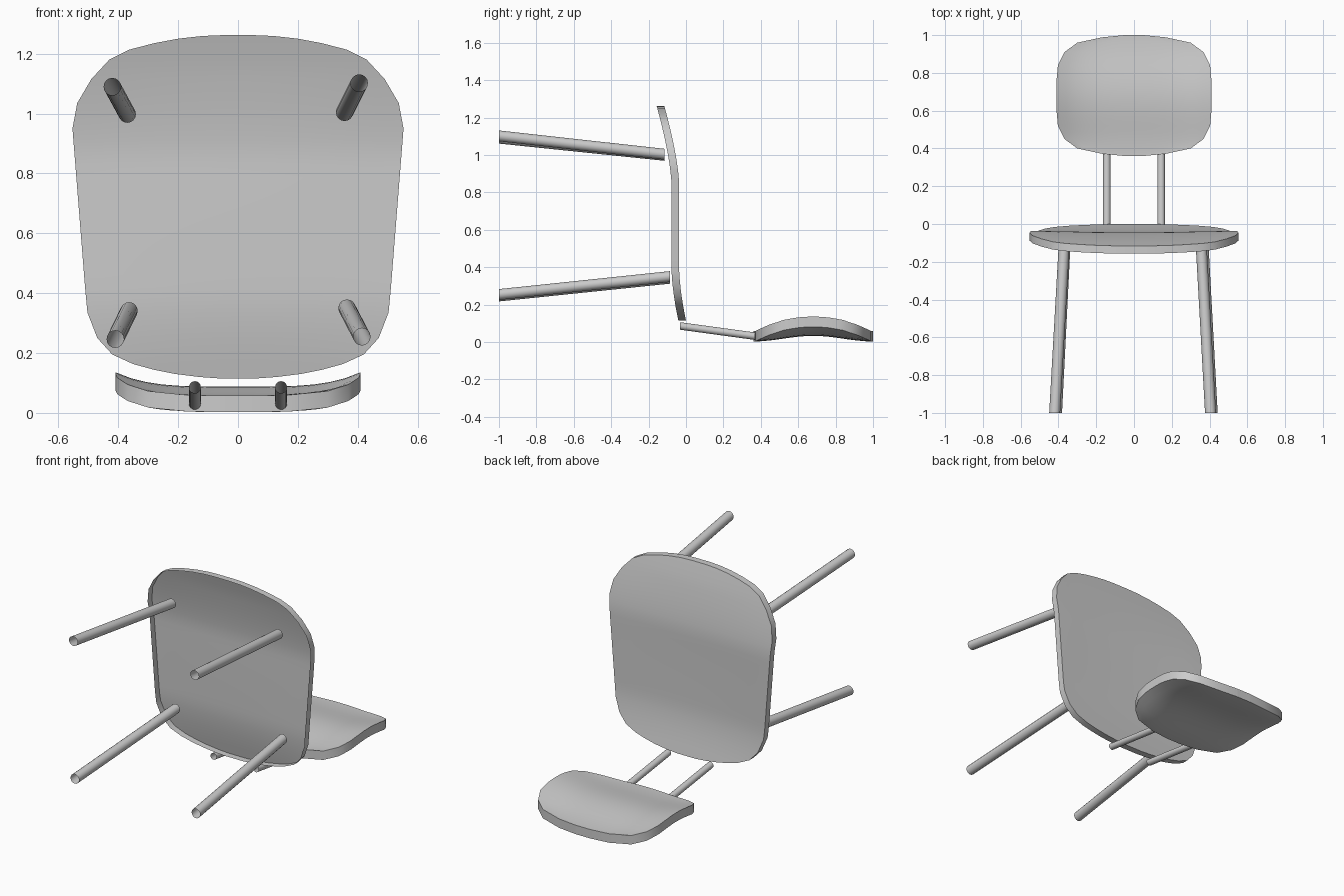
import bpy, math
from mathutils import Vector

if "Cube" in bpy.data.objects:
    bpy.data.objects.remove(bpy.data.objects["Cube"])

grey = bpy.data.materials.new("warm grey")
grey.diffuse_color = (0.6, 0.6, 0.6, 1)
grey.use_nodes = True
grey.node_tree.nodes["Principled BSDF"].inputs["Base Color"].default_value = grey.diffuse_color


def add_object(name, verts, faces, smooth_angle=40):
    mesh = bpy.data.meshes.new(name)
    mesh.from_pydata(verts, [], faces)
    mesh.materials.append(grey)
    ob = bpy.data.objects.new(name, mesh)
    bpy.context.collection.objects.link(ob)
    bpy.ops.object.select_all(action='DESELECT')
    ob.select_set(True)
    bpy.context.view_layer.objects.active = ob
    bpy.ops.object.shade_smooth_by_angle(angle=math.radians(smooth_angle))
    return ob


def panel(name, outline, surface, offset, closed, columns=16):
    """Bent board: outline is (position, half width) rows, surface bends it,
    offset is the depth of the rim; closed adds the second skin."""
    rows = []
    for (t0, w0), (t1, w1) in zip(outline, outline[1:]):
        steps = max(1, round((t1 - t0) / 0.04))
        rows += [(t0 + (t1 - t0) * i / steps, w0 + (w1 - w0) * i / steps)
                 for i in range(steps)]
    rows.append(outline[-1])
    n, m = columns + 1, len(rows)
    verts = [Vector(surface(w * (2 * c / columns - 1), t)) for t, w in rows for c in range(n)]
    k = len(verts)
    faces = []
    for r in range(m - 1):
        for c in range(columns):
            a = r * n + c
            faces.append((a, a + 1, a + n + 1, a + n))
    # Boundary loop of the skin
    loop = list(range(n)) + [r * n + n - 1 for r in range(1, m)]
    loop += [(m - 1) * n + c for c in range(n - 2, -1, -1)]
    loop += [r * n for r in range(m - 2, 0, -1)]
    if closed:
        faces += [tuple(i + k for i in reversed(f)) for f in faces]
        verts += [v + Vector(offset) for v in verts]
        lower = {i: i + k for i in loop}
    else:
        lower = {i: k + j for j, i in enumerate(loop)}
        verts += [verts[i] + Vector(offset) for i in loop]
    # Rim
    for a, b in zip(loop, loop[1:] + loop[:1]):
        faces.append((b, a, lower[a], lower[b]))
    return add_object(name, verts, faces)


def tube(name, start, end, radius, sides=16):
    """Open-ended tube whose ends are cut square to the y axis."""
    verts, faces = [], []
    for p in (Vector(start), Vector(end)):
        for i in range(sides):
            a = 2 * math.pi * i / sides
            verts.append(p + Vector((radius * math.cos(a), 0, radius * math.sin(a))))
    for i in range(sides):
        j = (i + 1) % sides
        faces.append((i, j, sides + j, sides + i))
    return add_object(name, verts, faces)


# Seat shell: a slightly dished skin with a rim, open underneath
def seat_surface(x, z):
    low = max(0, (0.4 - z) / 0.285) ** 1.6
    high = max(0, (z - 0.85) / 0.412) ** 1.45
    middle = max(0, 1 - ((z - 0.65) / 0.5) ** 2)
    dish = 0.007 * middle * max(0, 1 - (x / 0.5) ** 2)
    return (-x, -0.037 - dish + 0.037 * low - 0.079 * high, z)


seat_outline = [(0.115, 0.06), (0.12, 0.13), (0.13, 0.21), (0.144, 0.28),
                (0.163, 0.35), (0.195, 0.42), (0.25, 0.47), (0.335, 0.503),
                (0.42, 0.511), (0.95, 0.553), (1.035, 0.537), (1.115, 0.49),
                (1.18, 0.43), (1.213, 0.365), (1.235, 0.28), (1.25, 0.2),
                (1.259, 0.12), (1.262, 0.05)]
panel("seat", seat_outline, seat_surface, (0, -0.041, 0), closed=False)


# Backrest board, turned up at the sides and arched lengthwise
def back_surface(x, y):
    arch = 0.03 * (1 + math.cos(math.pi * (y - 0.68) / 0.32)) / 2
    return (x, y, 0.058 + arch + 0.048 * (abs(x) / 0.41) ** 4)


back_outline = [(0.36, 0.05), (0.372, 0.17), (0.4, 0.3), (0.45, 0.368),
                (0.52, 0.403), (0.6, 0.41), (0.76, 0.41), (0.84, 0.403),
                (0.91, 0.368), (0.96, 0.3), (0.988, 0.17), (1.0, 0.05)]
panel("backrest", back_outline, back_surface, (0, 0, -0.055), closed=True)

# Four splayed legs
tube("front_leg_left", (-0.42, -1, 1.09), (-0.37, -0.115, 0.998), 0.029)
tube("front_leg_right", (0.405, -1, 1.102), (0.356, -0.115, 1.004), 0.029)
tube("rear_leg_left", (-0.41, -1, 0.246), (-0.364, -0.085, 0.341), 0.029)
tube("rear_leg_right", (0.414, -1, 0.254), (0.364, -0.085, 0.35), 0.029)

# Rods joining the seat and backrest
for side, s in (("left", -1), ("right", 1)):
    tube("backrest_rod_" + side, (s * 0.144, -0.033, 0.086), (s * 0.144, 0.37, 0.031), 0.02)
